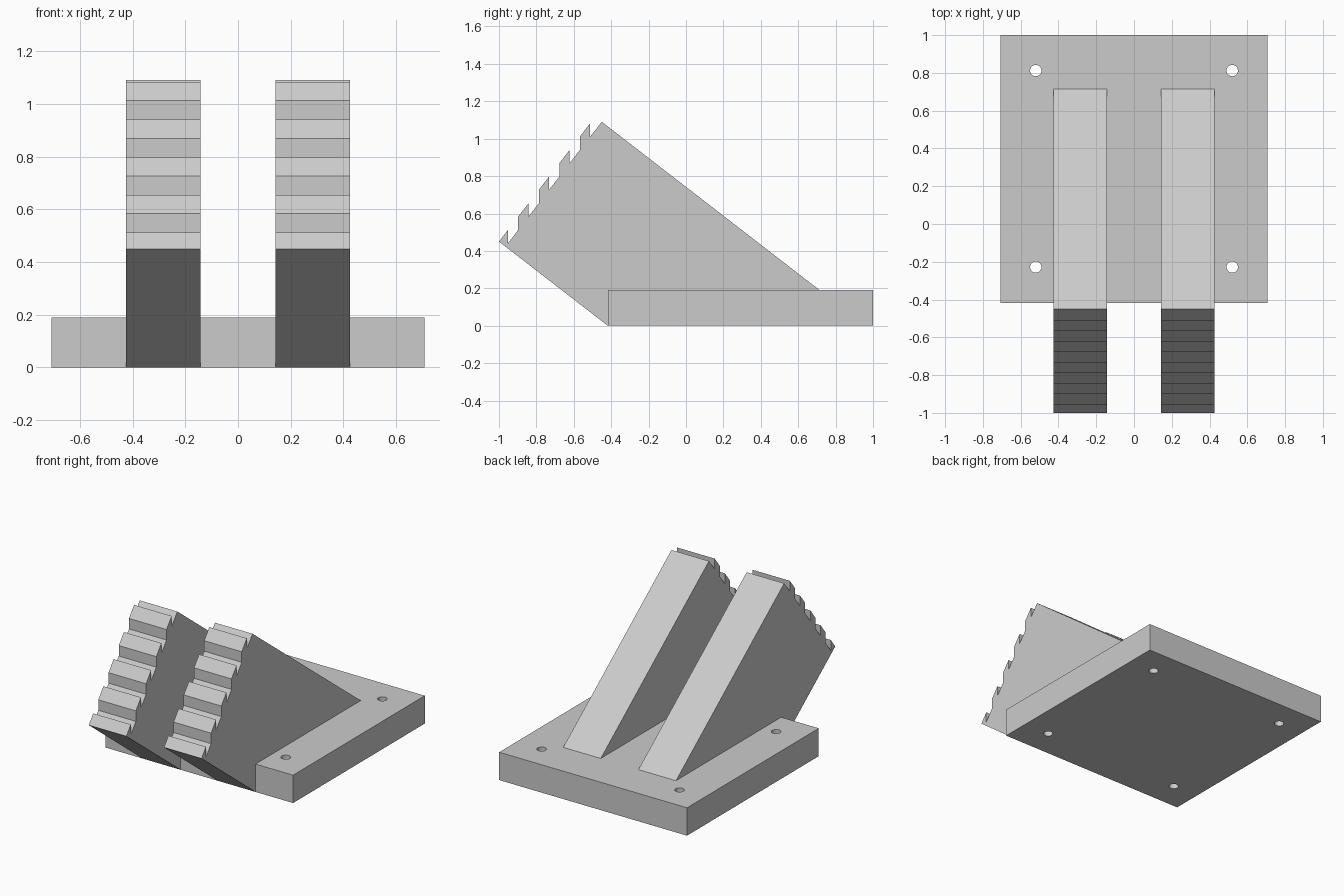
import bpy
import bmesh
from mathutils import Matrix

cube = bpy.data.objects.get("Cube")
if cube:
    bpy.data.objects.remove(cube, do_unlink=True)

grey = bpy.data.materials.new("light_grey")
grey.use_nodes = True
colour = (0.6, 0.6, 0.6, 1)
grey.diffuse_color = colour
grey.node_tree.nodes["Principled BSDF"].inputs["Base Color"].default_value = colour


def add_object(name, bm):
    bmesh.ops.recalc_face_normals(bm, faces=bm.faces)
    mesh = bpy.data.meshes.new(name)
    bm.to_mesh(mesh)
    bm.free()
    mesh.materials.append(grey)
    obj = bpy.data.objects.new(name, mesh)
    bpy.context.collection.objects.link(obj)
    return obj


def extrude_profile(name, profile, x0, x1):
    """Extrude a (y, z) outline from x0 to x1."""
    bm = bmesh.new()
    face = bm.faces.new([bm.verts.new((x0, y, z)) for y, z in profile])
    side = bmesh.ops.extrude_face_region(bm, geom=[face])["geom"]
    verts = [v for v in side if isinstance(v, bmesh.types.BMVert)]
    bmesh.ops.translate(bm, verts=verts, vec=(x1 - x0, 0, 0))
    return add_object(name, bm)


# Base plate
FRONT, BACK, HALF, TOP = -0.418, 1.0, 0.708, 0.19
base = extrude_profile("base_plate", [(FRONT, 0), (BACK, 0), (BACK, TOP), (FRONT, TOP)], -HALF, HALF)

# Four screw holes through the plate
bm = bmesh.new()
for x in (-0.52, 0.52):
    for y in (-0.228, 0.812):
        bmesh.ops.create_cone(bm, cap_ends=True, segments=32, radius1=0.03, radius2=0.03,
                              depth=1, matrix=Matrix.Translation((x, y, 0)))
cutter = add_object("hole_cutter", bm)
cutter.hide_render = True
cut = base.modifiers.new("screw_holes", "BOOLEAN")
cut.operation = "DIFFERENCE"
cut.solver = "EXACT"
cut.object = cutter
bpy.context.view_layer.objects.active = base
bpy.ops.object.modifier_apply(modifier=cut.name)
bpy.data.objects.remove(cutter, do_unlink=True)

# Slanted support arm outline with a stepped, toothed upper end
TEETH = 5
outline = [(FRONT, 0), (-1.0, 0.45)]
for i in range(TEETH):
    y, z = -0.952 + 0.11 * i, 0.512 + 0.1428 * i
    if i:
        outline.append((y - 0.055, z - 0.071))
    outline += [(y, z), (y, z - 0.071)]
    if i < TEETH - 1:
        outline.append((y + 0.055, z))
outline += [(-0.45, 1.09), (0.715, TOP), (0.715, 0.1), (-0.36, 0.05)]

for name, x0, x1 in (("left_arm", 0.142, 0.425), ("right_arm", -0.425, -0.142)):
    extrude_profile(name, outline, x0, x1)
